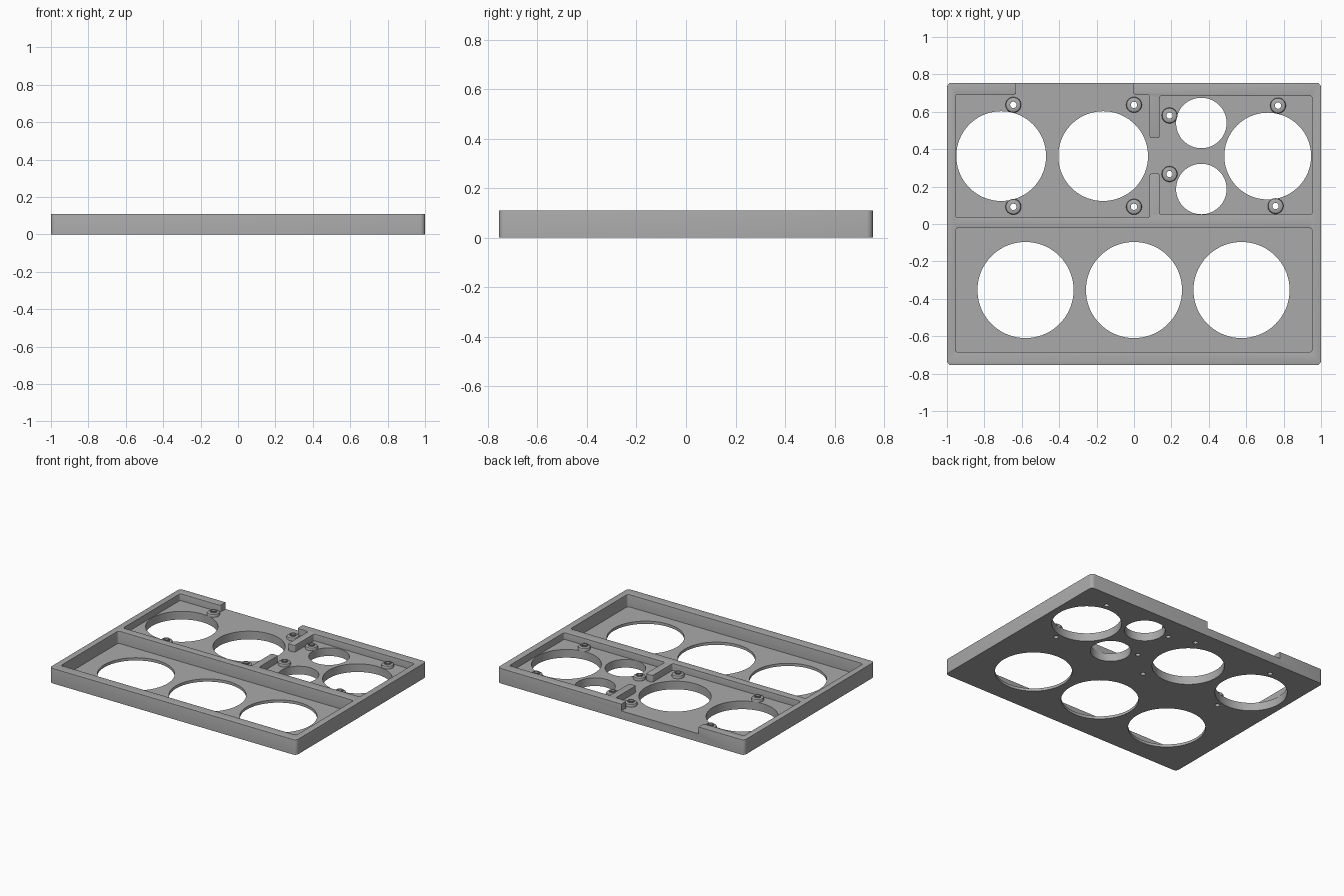
import bpy, bmesh, math

if "Cube" in bpy.data.objects:
    bpy.data.objects.remove(bpy.data.objects["Cube"])

TOP, UPPER_FLOOR, LOWER_FLOOR = 0.11, 0.06, 0.02

grey = bpy.data.materials.new("mid grey plastic")
grey.use_nodes = True
grey.diffuse_color = (0.4, 0.4, 0.4, 1)
grey.node_tree.nodes["Principled BSDF"].inputs["Base Color"].default_value = (0.4, 0.4, 0.4, 1)


def add_object(name, bm):
    bmesh.ops.recalc_face_normals(bm, faces=bm.faces)
    mesh = bpy.data.meshes.new(name)
    bm.to_mesh(mesh)
    bm.free()
    obj = bpy.data.objects.new(name, mesh)
    bpy.context.collection.objects.link(obj)
    mesh.materials.append(grey)
    return obj


def prism(name, outline, z0, z1, radius):
    """Extruded outline with rounded vertical corners."""
    bm = bmesh.new()
    base = bm.faces.new([bm.verts.new((x, y, z0)) for x, y in outline])
    grown = bmesh.ops.extrude_face_region(bm, geom=[base], use_keep_orig=True)["geom"]
    for v in grown:
        if isinstance(v, bmesh.types.BMVert):
            v.co.z = z1
    upright = [e for e in bm.edges if abs(e.verts[0].co.z - e.verts[1].co.z) > 1e-4]
    bmesh.ops.bevel(bm, geom=upright, offset=radius, segments=4, profile=0.5, affect='EDGES')
    return add_object(name, bm)


def rectangle(x0, x1, y0, y1):
    return [(x0, y0), (x1, y0), (x1, y1), (x0, y1)]


def lathe(name, profile, x, y, steps):
    """Closed (radius, height) profile turned around an upright axis."""
    bm = bmesh.new()
    rings = []
    for i in range(steps):
        a = 2 * math.pi * i / steps
        rings.append([bm.verts.new((x + r * math.cos(a), y + r * math.sin(a), z)) for r, z in profile])
    n = len(profile)
    for i in range(steps):
        p, q = rings[i], rings[(i + 1) % steps]
        for j in range(n):
            k = (j + 1) % n
            bm.faces.new((p[j], q[j], q[k], p[k]))
    return add_object(name, bm)


def cylinder(name, x, y, r, steps):
    bm = bmesh.new()
    bmesh.ops.create_cone(bm, cap_ends=True, segments=steps, radius1=r, radius2=r, depth=1)
    bmesh.ops.translate(bm, verts=bm.verts, vec=(x, y, 0))
    return add_object(name, bm)


# Solid block of the tray
tray = prism("tray", rectangle(-1, 1, -0.755, 0.755), 0, TOP, 0.025)

# Upper pocket: two bays joined by a passage, with an opening in the back wall
upper_outline = [
    (-0.955, 0.035), (0.083, 0.035), (0.083, 0.27), (0.137, 0.27),
    (0.137, 0.05), (0.952, 0.05), (0.952, 0.685), (0.137, 0.685),
    (0.137, 0.46), (0.083, 0.46), (0.083, 0.693), (-0.005, 0.693),
    (-0.005, 0.85), (-0.63, 0.85), (-0.63, 0.693), (-0.955, 0.693)]
cutters = [
    prism("upper_pocket_cutter", upper_outline, UPPER_FLOOR, 0.3, 0.012),
    prism("lower_pocket_cutter", rectangle(-0.955, 0.952, -0.685, -0.022), LOWER_FLOOR, 0.3, 0.015)]

# Round openings
for x, y, r in [(-0.71, 0.363, 0.24), (-0.165, 0.363, 0.24), (0.715, 0.363, 0.232),
                (0.36, 0.54, 0.135), (0.36, 0.187, 0.135),
                (-0.58, -0.353, 0.257), (0, -0.353, 0.257), (0.575, -0.353, 0.257)]:
    cutters.append(cylinder("round_opening_cutter", x, y, r, 72))

# Screw bosses and their through holes
bosses = [(-0.645, 0.637), (0, 0.637), (-0.645, 0.092), (0, 0.092),
          (0.19, 0.58), (0.19, 0.267), (0.77, 0.633), (0.757, 0.096)]
boss_profile = [(0.017, UPPER_FLOOR - 0.002), (0.042, UPPER_FLOOR - 0.002), (0.042, 0.073),
                (0.039, 0.079), (0.033, 0.082), (0.024, 0.083), (0.024, 0.09), (0.017, 0.09)]
parts = [tray]
for x, y in bosses:
    parts.append(lathe("screw_boss", boss_profile, x, y, 32))
    cutters.append(cylinder("screw_hole_cutter", x, y, 0.017, 32))

for cutter in cutters:
    cutter.hide_render = True
    cut = tray.modifiers.new(cutter.name, 'BOOLEAN')
    cut.operation = 'DIFFERENCE'
    cut.solver = 'EXACT'
    cut.object = cutter

# Bake the cuts, then remove the helpers
bpy.context.view_layer.update()
baked = bpy.data.meshes.new_from_object(tray.evaluated_get(bpy.context.evaluated_depsgraph_get()))
tray.modifiers.clear()
tray.data = baked
for cutter in cutters:
    bpy.data.objects.remove(cutter)

# Soften the top rim of all walls
bm = bmesh.new()
bm.from_mesh(baked)
bmesh.ops.remove_doubles(bm, verts=bm.verts, dist=1e-5)
rim = [e for e in bm.edges
       if all(abs(v.co.z - TOP) < 1e-4 for v in e.verts)
       and len(e.link_faces) == 2 and e.calc_face_angle() > 0.5]
bmesh.ops.bevel(bm, geom=rim, offset=0.01, segments=3, profile=0.5, affect='EDGES', clamp_overlap=True)
bm.to_mesh(baked)
bm.free()

# Smooth rounded surfaces, sharp edges kept
bpy.context.view_layer.update()
bpy.ops.object.select_all(action='DESELECT')
for part in parts:
    part.select_set(True)
bpy.context.view_layer.objects.active = tray
bpy.ops.object.shade_smooth_by_angle(angle=math.radians(35))
